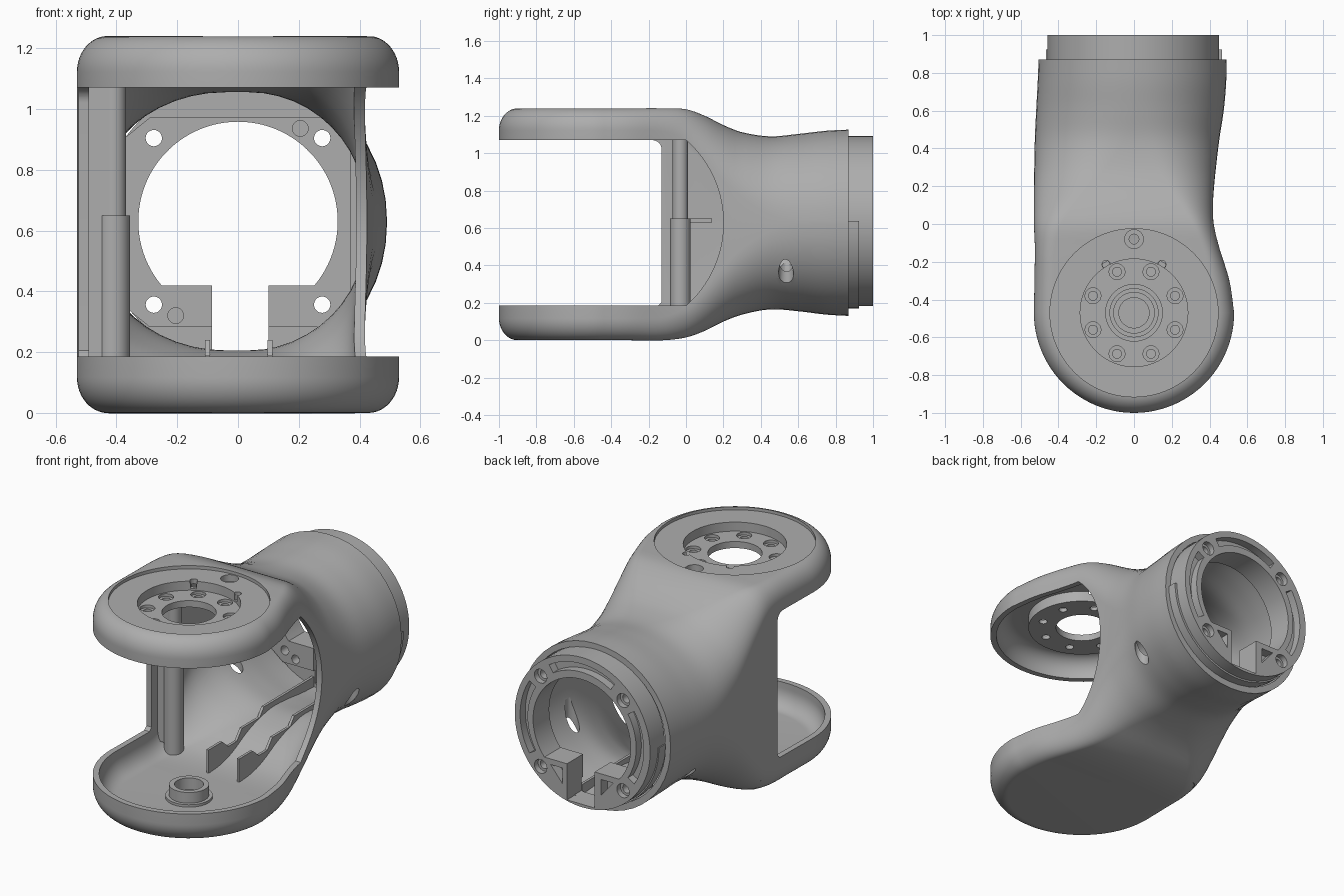
import bpy, bmesh, math
from mathutils import Vector, Matrix

default_cube = bpy.data.objects.get("Cube")
if default_cube:
    bpy.data.objects.remove(default_cube)

grey = bpy.data.materials.new("plain grey")
grey.use_nodes = True
COLOUR = (0.42, 0.42, 0.42, 1)
grey.diffuse_color = COLOUR
grey.node_tree.nodes["Principled BSDF"].inputs["Base Color"].default_value = COLOUR

HUB_Y = -0.47      # centre line of the fork
BORE_Z = 0.637     # centre line of the rear collar

# stations along y: y, left, right, bottom, top, corner roundness
STATIONS = [
    (-0.47, 0.53, 0.53, 0, 1.24, 0.19),
    (-0.3, 0.527, 0.505, 0, 1.24, 0.19),
    (-0.12, 0.525, 0.45, 0, 1.24, 0.2),
    (0, 0.53, 0.422, 0.015, 1.235, 0.27),
    (0.1, 0.53, 0.418, 0.05, 1.2, 0.4),
    (0.2, 0.53, 0.424, 0.1, 1.15, 0.56),
    (0.3, 0.528, 0.434, 0.137, 1.112, 0.72),
    (0.45, 0.525, 0.452, 0.165, 1.09, 0.9),
    (0.6, 0.518, 0.475, 0.155, 1.103, 0.97),
    (0.75, 0.51, 0.488, 0.137, 1.12, 0.98),
    (0.87, 0.505, 0.49, 0.13, 1.126, 0.98),
]


def station(y):
    """Smooth cubic interpolation of the station table."""
    k = 0
    while k < len(STATIONS) - 2 and y > STATIONS[k + 1][0]:
        k += 1
    a, b = STATIONS[k], STATIONS[k + 1]
    p, n = STATIONS[max(k - 1, 0)], STATIONS[min(k + 2, len(STATIONS) - 1)]
    h = b[0] - a[0]
    t = min((y - a[0]) / h, 1)
    out = []
    for i in range(1, len(a)):
        m0 = (b[i] - p[i]) / (b[0] - p[0]) * h
        m1 = (n[i] - a[i]) / (n[0] - a[0]) * h
        out.append((2*t**3 - 3*t**2 + 1) * a[i] + (t**3 - 2*t**2 + t) * m0
                   + (3*t**2 - 2*t**3) * b[i] + (t**3 - t**2) * m1)
    return out


def half_section(w, zb, zt, f, steps=12):
    """Rounded half outline from bottom centre to top centre."""
    rx, rz = f * w, f * (zt - zb) / 2
    pts = [(0, zb)]
    for cz, start in ((zb + rz, -90), (zt - rz, 0)):
        for i in range(steps + 1):
            a = math.radians(start + 90 * i / steps)
            pts.append((w - rx + rx * math.cos(a), cz + rz * math.sin(a)))
    return pts + [(0, zt)]


def finish(bm, name):
    bmesh.ops.remove_doubles(bm, verts=bm.verts, dist=1e-5)
    bmesh.ops.recalc_face_normals(bm, faces=bm.faces)
    mesh = bpy.data.meshes.new(name)
    bm.to_mesh(mesh)
    bm.free()
    mesh.materials.append(grey)
    obj = bpy.data.objects.new(name, mesh)
    bpy.context.collection.objects.link(obj)
    return obj


def body_solid(name, side, floor, roof, end):
    """Round fork front lathed, then lofted back to the collar."""
    bm = bmesh.new()

    def strip(rows):
        for r0, r1 in zip(rows, rows[1:]):
            for i in range(len(r0) - 1):
                quad = list(dict.fromkeys((r0[i], r0[i + 1], r1[i + 1], r1[i])))
                bm.faces.new(quad)

    def sec(y):
        l, r, zb, zt, f = station(y)
        blend = min(max(y / 0.3, 0), 1)
        top = zt - roof * (1 - blend) - side * blend
        return [half_section(w - side, zb + floor, top, f) for w in (r, l)]

    front = sec(HUB_Y)[0]
    rows = []
    for i in range(49):
        a = math.pi * i / 48
        rows.append([bm.verts.new((x * math.cos(a), HUB_Y - x * math.sin(a), z)) for x, z in front])
    strip(rows)
    right, left = [], []
    for i in range(45):
        y = HUB_Y + (0.87 - HUB_Y) * i / 44
        place = end if i == 44 else y
        r, l = sec(y)
        right.append([bm.verts.new((x, place, z)) for x, z in r])
        left.append([bm.verts.new((-x, place, z)) for x, z in l])
    strip(right)
    strip(left)
    bm.faces.new(right[-1] + left[-1][-2:0:-1])
    return finish(bm, name)


def prism(name, pts, axis, lo, hi):
    """Extrude an outline: axis x takes (y, z), y takes (x, z), z takes (x, y)."""
    place = {"x": lambda p, d: (d, *p), "y": lambda p, d: (p[0], d, p[1]),
             "z": lambda p, d: (*p, d)}[axis]
    bm = bmesh.new()
    a, b = ([bm.verts.new(place(p, d)) for p in pts] for d in (lo, hi))
    bm.faces.new(a)
    bm.faces.new(b[::-1])
    for i in range(len(a)):
        bm.faces.new((a[i - 1], a[i], b[i], b[i - 1]))
    return finish(bm, name)


def arc(cx, cy, r, start=0, stop=360, n=64):
    return [(cx + r * math.cos(math.radians(start + (stop - start) * i / n)),
             cy + r * math.sin(math.radians(start + (stop - start) * i / n)))
            for i in range(n if stop - start == 360 else n + 1)]


def disc(name, cx, cy, r, axis, lo, hi, n=64):
    return prism(name, arc(cx, cy, r, n=n), axis, lo, hi)


def band(name, r0, r1, start, stop, lo, hi):
    pts = arc(0, BORE_Z, r1, start, stop, 32) + arc(0, BORE_Z, r0, start, stop, 32)[::-1]
    return prism(name, pts, "y", lo, hi)


def box(name, x0, x1, y0, y1, z0, z1):
    return prism(name, [(x0, y0), (x1, y0), (x1, y1), (x0, y1)], "z", z0, z1)


def cut(obj, *cutters):
    for c in cutters:
        c.hide_render = True
        mod = obj.modifiers.new("cut", "BOOLEAN")
        mod.operation, mod.solver, mod.object = "DIFFERENCE", "EXACT", c
        bpy.context.view_layer.objects.active = obj
        bpy.ops.object.modifier_apply(modifier=mod.name)
        bpy.data.objects.remove(c)


# Hollow shell with open fork and side window
LOW, HIGH = 0.185, 1.07
shell = body_solid("shell", 0, 0, 0, 0.87)
gap = [(-1.3, LOW), (-0.15, LOW), (-0.13, LOW + 0.02)] + arc(-0.18, HIGH - 0.05, 0.05, 0, 90, 8) + [(-1.3, HIGH)]
window = [(-1.3, LOW)] + arc(-0.39, 0.6275, 0.59, -48.6, 48.6, 40) + [(-1.3, HIGH)]
cut(shell, body_solid("cavity", 0.035, 0.04, 0.05, 0.9),
    prism("fork_gap", gap, "x", -1, 1),
    prism("side_window", window, "x", -0.35, 1),
    disc("top_recess", 0, HUB_Y, 0.445, "z", 1.22, 1.4, 96),
    disc("hub_opening", 0, HUB_Y, 0.285, "z", 1.12, 1.4),
    disc("rear_screw_hole", 0, -0.08, 0.05, "z", 1.1, 1.4, 24),
    *[disc("access_hole", s * 0.39, 0.535, 0.04, "z", 0.1, 0.55, 24) for s in (-1, 1)])

# Sunken hub plate in the upper fork arm
hub = disc("hub_plate", 0, HUB_Y, 0.31, "z", 1.125, 1.205)
cut(hub, disc("sink", 0, HUB_Y, 0.285, "z", 1.165, 1.3), disc("bore", 0, HUB_Y, 0.15, "z", 1, 1.3))
for x, y in arc(0, HUB_Y, 0.235, 22.5, 382.5, 8):
    cut(hub, disc("sink", x, y, 0.042, "z", 1.148, 1.3, 24), disc("hole", x, y, 0.024, "z", 1, 1.3, 16))
for a in (60, 120):
    (x, y), = arc(0, HUB_Y, 0.295, a, a + 360, 1)
    cut(hub, disc("notch", x, y, 0.02, "z", 1.175, 1.3, 12))
    cut(shell, disc("notch", x, y, 0.022, "z", 1.18, 1.3, 12))
boss = disc("rear_screw_boss", 0, -0.08, 0.075, "z", 1.12, 1.2, 32)
cut(boss, disc("sink", 0, -0.08, 0.05, "z", 1.18, 1.3, 24), disc("hole", 0, -0.08, 0.026, "z", 1, 1.3, 16))

# Ring boss on the lower fork arm
for name, r, top in (("ring_boss", 0.11, 0.12), ("ring_boss_foot", 0.13, 0.055)):
    ring = disc(name, 0, HUB_Y, r, "z", 0.03, top)
    cut(ring, disc("bore", 0, HUB_Y, 0.08, "z", 0.05, 0.3))

# Cable pillar against the closed side wall
disc("pillar_upper", -0.41, -0.03, 0.042, "z", 0.6, 1.2, 32)
disc("pillar_lower", -0.41, -0.03, 0.055, "z", 0.03, 0.65, 32)
box("pillar_web", -0.51, -0.41, -0.07, 0.01, 0.1, 1.13)
box("pillar_clip", -0.51, -0.45, 0, 0.14, 0.63, 0.65)

# Stepped ribs along the floor
RIB = [(-0.15, 0.02), (-0.15, 0.18), (-0.02, 0.18), (0.04, 0.13), (0.12, 0.13), (0.17, 0.19),
       (0.34, 0.19), (0.38, 0.24), (0.86, 0.24), (0.86, 0.165), (0.45, 0.175), (0.3, 0.15),
       (0.2, 0.115), (0.1, 0.065), (0, 0.03)]
for side, x in (("right", -0.1), ("left", 0.105)):
    prism("floor_rib_" + side, RIB, "x", x - 0.008, x + 0.008)

# Rear collar with flange, screw holes, pockets and cable slot
flange = disc("rear_collar", -0.004, BORE_Z, 0.455, "y", 0.86, 1, 96)
plate = prism("flange_pad", [(sx * x, BORE_Z - 0.01 + sz * z)
              for sx, sz, flip in ((1, 1, 0), (-1, 1, 1), (-1, -1, 0), (1, -1, 1))
              for x, z in ([(0.37, 0.28), (0.29, 0.345)][::-1 if flip else 1])], "y", 0.845, 0.865)
for part in (flange, plate):
    cut(part, prism("bore", [(x, max(z, 0.415)) for x, z in arc(0, 0.63, 0.328, -40, 220, 72)], "y", 0.5, 1.2),
        box("slot", -0.085, 0.1, 0.5, 1.2, 0.2, 0.5),
        *[disc("hole", sx * 0.277, 0.63 + sz * 0.274, 0.027, "y", 0.5, 1.2, 20) for sx in (-1, 1) for sz in (-1, 1)],
        *[disc("dowel", s * 0.205, 0.628 + s * 0.308, 0.026, "y", 0.5, 0.9, 20) for s in (-1, 1)])
cut(flange, *[band("pocket", 0.365, 0.415, a - 32, a + 32, 0.95, 1.2) for a in (0, 90, 180)],
    *[disc("counterbore", sx * 0.277, 0.63 + sz * 0.274, 0.042, "y", 0.965, 1.2, 20) for sx in (-1, 1) for sz in (-1, 1)],
    *[prism("pad_pocket", [(s * 0.13, 0.385), (s * 0.21, 0.385), (s * 0.13, 0.29)], "y", 0.94, 1.2) for s in (-1, 1)])
band("lower_half_ring", 0.445, 0.466, 180, 360, 0.86, 0.925)

# Smooth shading with crisp edges
bpy.ops.object.select_all(action="DESELECT")
for obj in bpy.context.scene.objects:
    if obj.type == "MESH" and not obj.hide_render:
        obj.select_set(True)
        bpy.context.view_layer.objects.active = obj
bpy.ops.object.shade_smooth_by_angle(angle=math.radians(30))
